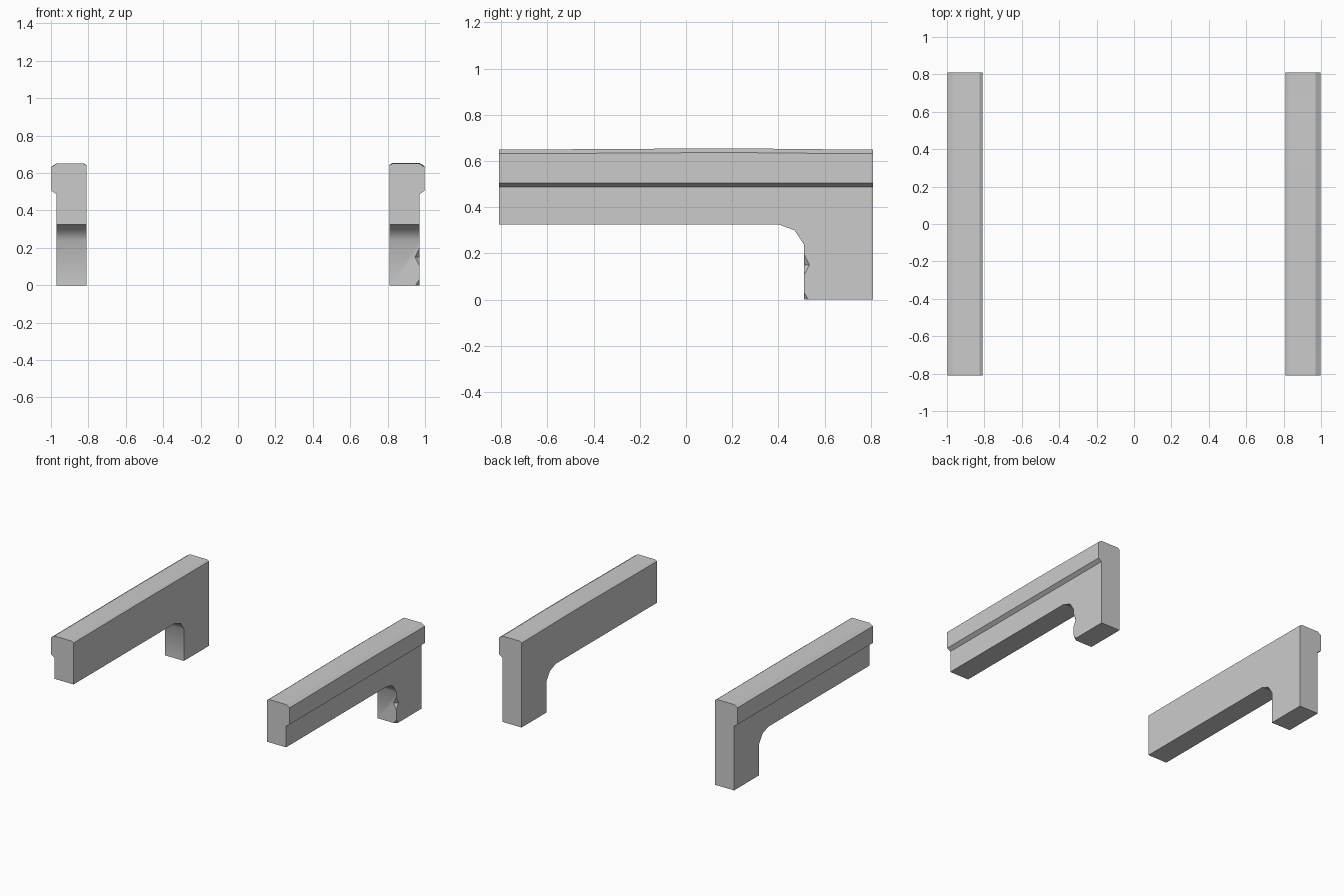
import bpy, bmesh

if "Cube" in bpy.data.objects:
    bpy.data.objects.remove(bpy.data.objects["Cube"])

def loft(name, rings):
    """Closed solid through a list of matching point rings."""
    bm = bmesh.new()
    vs = [[bm.verts.new(p) for p in r] for r in rings]
    n = len(vs[0])
    for a, b in zip(vs, vs[1:]):
        for i in range(n):
            j = (i + 1) % n
            bm.faces.new((a[i], a[j], b[j], b[i]))
    bm.faces.new(vs[0])
    bm.faces.new(vs[-1][::-1])
    bmesh.ops.recalc_face_normals(bm, faces=bm.faces)
    me = bpy.data.meshes.new(name)
    bm.to_mesh(me)
    bm.free()
    ob = bpy.data.objects.new(name, me)
    bpy.context.collection.objects.link(ob)
    return ob

def cut(ob, cutter):
    cutter.hide_render = True
    m = ob.modifiers.new("cut", 'BOOLEAN')
    m.operation = 'DIFFERENCE'
    m.solver = 'EXACT'
    m.object = cutter
    bpy.context.view_layer.objects.active = ob
    bpy.ops.object.modifier_apply(modifier=m.name)
    bpy.data.objects.remove(cutter, do_unlink=True)

# Cross-section (x, z): stepped outer face, chamfered top
SECTION = [(0.81, 0), (0.97, 0), (0.97, 0.487), (0.998, 0.505),
           (0.998, 0.632), (0.97, 0.65), (0.825, 0.65), (0.81, 0.64)]
# Opening under the beam (y, z), with a faceted arch into the leg
OPENING = [(-1, -0.1), (0.51, -0.1), (0.51, 0.24), (0.47, 0.30),
           (0.40, 0.326), (-1, 0.326)]

def armrest(name, side, stations):
    rings = []
    for y, dz in stations:
        rings.append([(side * x, y, z + (dz if z > 0.63 else 0)) for x, z in SECTION])
    ob = loft(name, rings)
    cut(ob, loft("opening_cutter", [[(side * x, y, z) for y, z in OPENING]
                                    for x in (0.7, 1.1)]))
    # smooth the arch and the leg face below it
    for p in ob.data.polygons:
        c, n = p.center, p.normal
        p.use_smooth = abs(n.x) < 0.1 and c.z < 0.33 and c.y > 0.3 and n.y < -0.1
    return ob

# Straight left side and slightly worn right side
left = armrest("left_armrest", -1, [(-0.81, 0), (0, 0.002), (0.81, 0)])
right = armrest("right_armrest", 1,
                [(-0.81, 0), (-0.65, 0), (-0.34, 0.002), (0, 0.004),
                 (0.3, 0.004), (0.69, 0), (0.81, 0)])

# Chips on the outer edge of the right leg: (bottom, deepest, top)
for z0, zm, z1 in [(0.105, 0.15, 0.20), (-0.04, -0.005, 0.032)]:
    e = 0.001
    tri = lambda d, z: [(0.97 - d, 0.51 - e, z), (0.97 + e, 0.51 + d, z),
                        (0.97 + e, 0.51 - e, z)]
    cut(right, loft("chip_cutter", [tri(0.001, z0), tri(0.025, zm), tri(0.001, z1)]))
